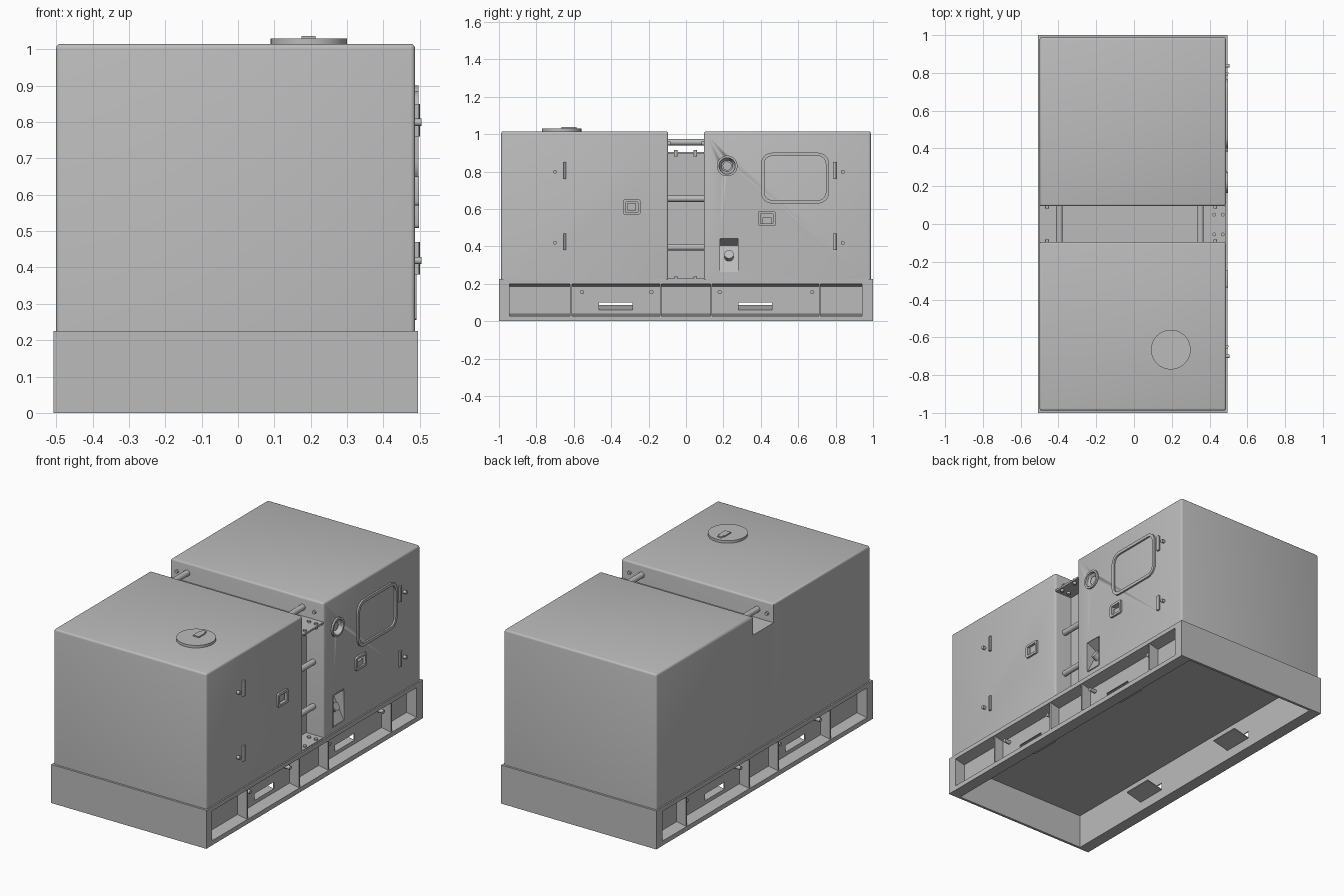
import bpy, bmesh, math
from mathutils import Matrix, Vector

if "Cube" in bpy.data.objects:
    bpy.data.objects.remove(bpy.data.objects["Cube"])

grey = bpy.data.materials.new("plain grey")
grey.use_nodes = True
grey.diffuse_color = (0.5, 0.5, 0.5, 1)
grey.node_tree.nodes["Principled BSDF"].inputs["Base Color"].default_value = grey.diffuse_color

SIDE = 0.487      # x of the service side panel
MID = -0.0065     # x of the base centre line
GAP = 0.095       # half width of the gap between the housings


def finish(name, bm, smooth=False):
    bmesh.ops.recalc_face_normals(bm, faces=bm.faces)
    mesh = bpy.data.meshes.new(name)
    bm.to_mesh(mesh)
    bm.free()
    mesh.materials.append(grey)
    ob = bpy.data.objects.new(name, mesh)
    bpy.context.collection.objects.link(ob)
    if smooth:
        bpy.ops.object.select_all(action='DESELECT')
        ob.select_set(True)
        bpy.context.view_layer.objects.active = ob
        bpy.ops.object.shade_smooth_by_angle(angle=math.radians(35))
    return ob


def add_box(bm, x, y, z):
    size = [b - a for a, b in (x, y, z)]
    centre = Vector([(a + b) / 2 for a, b in (x, y, z)])
    return bmesh.ops.create_cube(bm, size=1, matrix=Matrix.Translation(centre) @ Matrix.Diagonal((*size, 1)))


def box(name, x, y, z, round_edge=None, width=0.012):
    bm = bmesh.new()
    add_box(bm, x, y, z)
    if round_edge:
        edges = [e for e in bm.edges if round_edge(*((e.verts[0].co + e.verts[1].co) / 2))]
        bmesh.ops.bevel(bm, geom=edges, offset=width, segments=3, profile=0.5, affect='EDGES')
    return finish(name, bm, bool(round_edge))


def rod(name, start, end, r, r_end=None, sides=24):
    a, b = Vector(start), Vector(end)
    turn = (b - a).to_track_quat('Z', 'Y').to_matrix().to_4x4()
    bm = bmesh.new()
    bmesh.ops.create_cone(bm, cap_ends=True, segments=sides, radius1=r, radius2=r if r_end is None else r_end,
                          depth=(b - a).length, matrix=Matrix.Translation((a + b) / 2) @ turn)
    return finish(name, bm, True)


def prism(name, profile, y0, y1):
    # x-z outline swept along y
    bm = bmesh.new()
    face = bm.faces.new([bm.verts.new((x, y0, z)) for x, z in profile])
    new = bmesh.ops.extrude_face_region(bm, geom=[face])["geom"]
    bmesh.ops.translate(bm, vec=(0, y1 - y0, 0), verts=[v for v in new if isinstance(v, bmesh.types.BMVert)])
    return finish(name, bm)


def cut(ob, cutter):
    mod = ob.modifiers.new("cut", 'BOOLEAN')
    mod.operation, mod.solver, mod.object = 'DIFFERENCE', 'EXACT', cutter
    cutter.hide_render = True
    cutter.hide_viewport = True


def outline(y, z, w, h, r, n=6):
    # rounded rectangle on the service side
    points = []
    for k, (sy, sz) in enumerate(((1, 1), (-1, 1), (-1, -1), (1, -1))):
        for i in range(n + 1):
            a = math.pi / 2 * (k + i / n)
            points.append((y + sy * (w / 2 - r) + r * math.cos(a), z + sz * (h / 2 - r) + r * math.sin(a)))
    return points


def ring(name, y, z, w, h, r, band, x0, x1, n=6):
    # raised frame with an open middle
    outer, inner = outline(y, z, w, h, r, n), outline(y, z, w - 2 * band, h - 2 * band, max(r - band, 0.002), n)
    bm = bmesh.new()
    loops = [[bm.verts.new((x, *p)) for p in pts]
             for x, pts in ((x0, outer), (x1, outer), (x1, inner), (x0, inner))]
    count = len(outer)
    for k in range(4):
        a, b = loops[k], loops[(k + 1) % 4]
        for i in range(count):
            j = (i + 1) % count
            bm.faces.new((a[i], a[j], b[j], b[i]))
    return finish(name, bm, True)


# Two housings with rounded outer edges, joined by a lower core
front = box("front_housing", (-0.5, SIDE), (-0.988, -GAP), (0.215, 1.015),
            lambda x, y, z: z > 1 or (0.3 < z < 0.9 and (x > 0 or y < -0.9)))
rear = box("rear_housing", (-0.5, SIDE), (GAP, 0.988), (0.215, 1.015),
           lambda x, y, z: z > 1 or (0.3 < z < 0.9 and (x > 0 or y > 0.9)))
box("core", (-0.5, 0.375), (-GAP, GAP), (0.215, 0.905))

# Gap: tie rods, flanges and bolts
for x, z in ((-0.395, 0.957), (0.352, 0.957), (0.42, 0.655), (0.42, 0.395)):
    rod("tie_rod", (x, -GAP - 0.01, z), (x, GAP + 0.01, z), 0.017)
for z in (0.9, 0.225):
    box("gap_flange", (0.37, SIDE), (-GAP, GAP), (z - 0.006, z + 0.005))
    for x in (0.425, 0.47):
        for y in (-0.055, 0.05):
            rod("flange_bolt", (x, y, z - 0.02), (x, y, z + 0.014), 0.01, sides=12)
for x in (-0.46, 0.43):
    for s in (-1, 1):
        rod("gap_stud", (x, s * GAP, 0.95), (x, s * (GAP - 0.012), 0.95), 0.01, sides=12)

# Base: floor plate and end walls
box("base_floor", (-0.508, 0.495), (-1, 1), (0.2, 0.225))
for s in (-1, 1):
    box("base_end", (-0.508, 0.495), tuple(sorted((s * 0.985, s))), (0, 0.2))

# Base side rails: tapered channel, recessed web, ribs, fork slots
HALF = 0.5015
for s in (1, -1):
    def sx(d):
        return MID + s * (HALF - d)

    def span(d0, d1):
        return tuple(sorted((sx(d0), sx(d1))))

    prism("upper_flange", [(sx(0), 0.2), (sx(0.07), 0.183), (sx(0.07), 0.21), (sx(0), 0.21)], -0.99, 0.99)
    prism("lower_flange", [(sx(0), 0), (sx(0.07), 0), (sx(0.07), 0.04), (sx(0), 0.027)], -0.99, 0.99)
    web = box("rail_web", span(0.064, 0.07), (-0.99, 0.99), (0.01, 0.2))
    for y in (-0.375, 0.37):
        cut(web, box("slot_cutter", span(0.04, 0.1), (y - 0.09, y + 0.09), (0.06, 0.1)))
        prism("fork_tray", [(sx(0.064), 0.055), (sx(0.064), 0.061), (sx(0.17), 0.086), (sx(0.17), 0.08)],
              y - 0.09, y + 0.09)
    for y in (-0.615, -0.135, 0.135, 0.715):
        box("rail_rib", span(0.004, 0.068), (y - 0.005, y + 0.005), (0.02, 0.2))
    for y0, y1 in ((-0.99, -0.945), (0.942, 0.99)):
        box("corner_post", span(0, 0.07), (y0, y1), (0, 0.21))
    for y in (-0.555, -0.185, 0.18, 0.675):
        rod("rail_peg", (sx(0.068), y, 0.155), (sx(0.025), y, 0.155), 0.011, sides=16)

# Roof filler cap with tab
rod("filler_cap", (0.195, -0.665, 1.01), (0.195, -0.665, 1.03), 0.105, sides=48)
box("cap_tab", (0.175, 0.213), (-0.665, -0.605), (1.025, 1.037))
box("cap_tab_tip", (0.182, 0.206), (-0.61, -0.585), (1.025, 1.037))

# Door hinges with pins
for y, pin in ((-0.65, -0.7), (0.795, 0.838)):
    for z in (0.805, 0.425):
        box("hinge_leaf", (SIDE - 0.005, 0.498), (y - 0.008, y + 0.008), (z - 0.045, z + 0.045))
        rod("hinge_barrel", (0.494, y + 0.003, z - 0.045), (0.494, y + 0.003, z + 0.045), 0.006, sides=12)
        rod("hinge_pin", (SIDE - 0.005, pin, z - 0.006), (0.505, pin, z - 0.006), 0.01, sides=16)

# Door latches: recessed cup, frame and paddle
for door, y, z, s in ((front, -0.29, 0.61, 1), (rear, 0.432, 0.548, -1)):
    cut(door, box("latch_cutter", (0.46, 0.52), (y - 0.033, y + 0.033), (z - 0.028, z + 0.028)))
    ring("latch_frame", y, z, 0.094, 0.08, 0.01, 0.014, SIDE - 0.005, 0.498, 3)
    box("latch_paddle", (0.455, 0.488), (y - 0.024, y + 0.024), (z - 0.026 + s * 0.008, z + 0.014 + s * 0.008))

# Window gasket
ring("window_gasket", 0.583, 0.765, 0.365, 0.272, 0.06, 0.018, SIDE - 0.005, 0.497)

# Round gauge: dished hole, rim and centre button
cut(rear, rod("gauge_cutter", (0.45, 0.22, 0.83), (0.51, 0.22, 0.83), 0.03, 0.055, 32))
ring("gauge_rim", 0.22, 0.83, 0.11, 0.11, 0.054, 0.012, SIDE - 0.005, 0.497, 10)
rod("gauge_button", (0.445, 0.22, 0.83), (0.478, 0.22, 0.83), 0.024)

# Sloped outlet pocket with knob
cut(rear, prism("pocket_cutter", [(0.489, 0.26), (0.415, 0.405), (0.489, 0.443)], 0.183, 0.28))
rod("outlet_knob", (0.44, 0.23, 0.34), (0.475, 0.23, 0.358), 0.025)
ring("outlet_frame", 0.231, 0.351, 0.106, 0.19, 0.006, 0.005, SIDE - 0.005, 0.491, 2)
